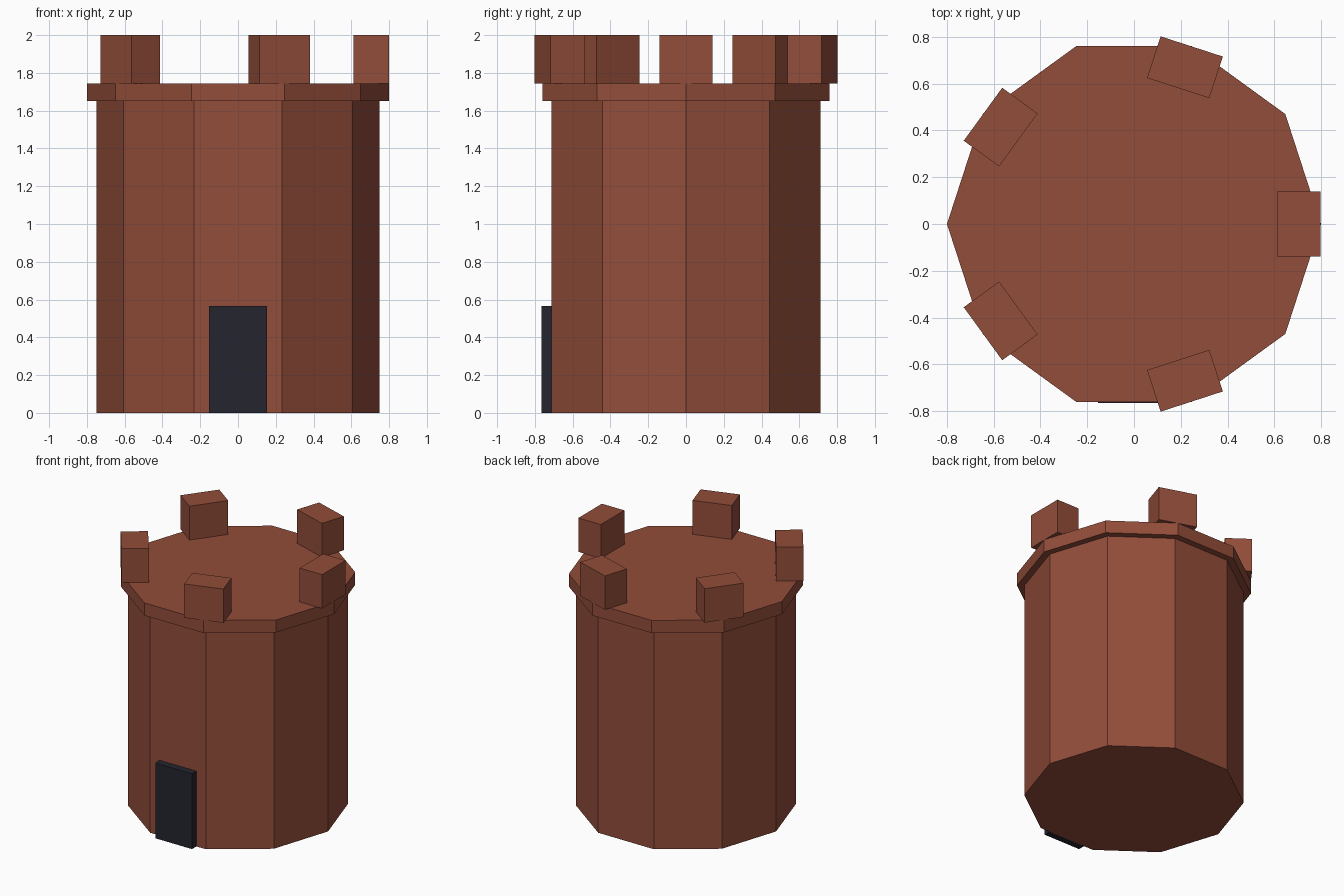
import bpy
import math

if "Cube" in bpy.data.objects:
    bpy.data.objects.remove(bpy.data.objects["Cube"])


def material(name, colour):
    m = bpy.data.materials.new(name)
    m.diffuse_color = (*colour, 1.0)
    m.use_nodes = True
    m.node_tree.nodes["Principled BSDF"].inputs["Base Color"].default_value = m.diffuse_color
    return m


brick = material("brick_red", (0.29, 0.075, 0.042))
dark = material("dark_door", (0.018, 0.018, 0.028))


def decagon(name, radius, z0, z1):
    # ten-sided prism with a corner pointing along x
    bpy.ops.mesh.primitive_cylinder_add(
        vertices=10, radius=radius, depth=z1 - z0,
        location=(0, 0, (z0 + z1) / 2), rotation=(0, 0, math.pi / 2))
    ob = bpy.context.object
    ob.name = name
    ob.data.materials.append(brick)


def box(name, size, loc, mat, turn=0.0):
    bpy.ops.mesh.primitive_cube_add(size=1, location=loc, rotation=(0, 0, turn))
    ob = bpy.context.object
    ob.name = name
    ob.scale = size
    ob.data.materials.append(mat)


# Tower wall and overhanging rim
decagon("tower_wall", 0.75, 0.0, 1.65)
decagon("tower_rim", 0.80, 1.65, 1.745)

# Five battlement blocks around the rim
for i in range(5):
    a = math.radians(72 * i)
    r = 0.705
    box(f"battlement_{i + 1}", (0.187, 0.28, 0.255),
        (r * math.cos(a), r * math.sin(a), 1.8725), brick, a)

# Door slab on the front
box("door", (0.306, 0.065, 0.567), (0, -0.7335, 0.2835), dark)
